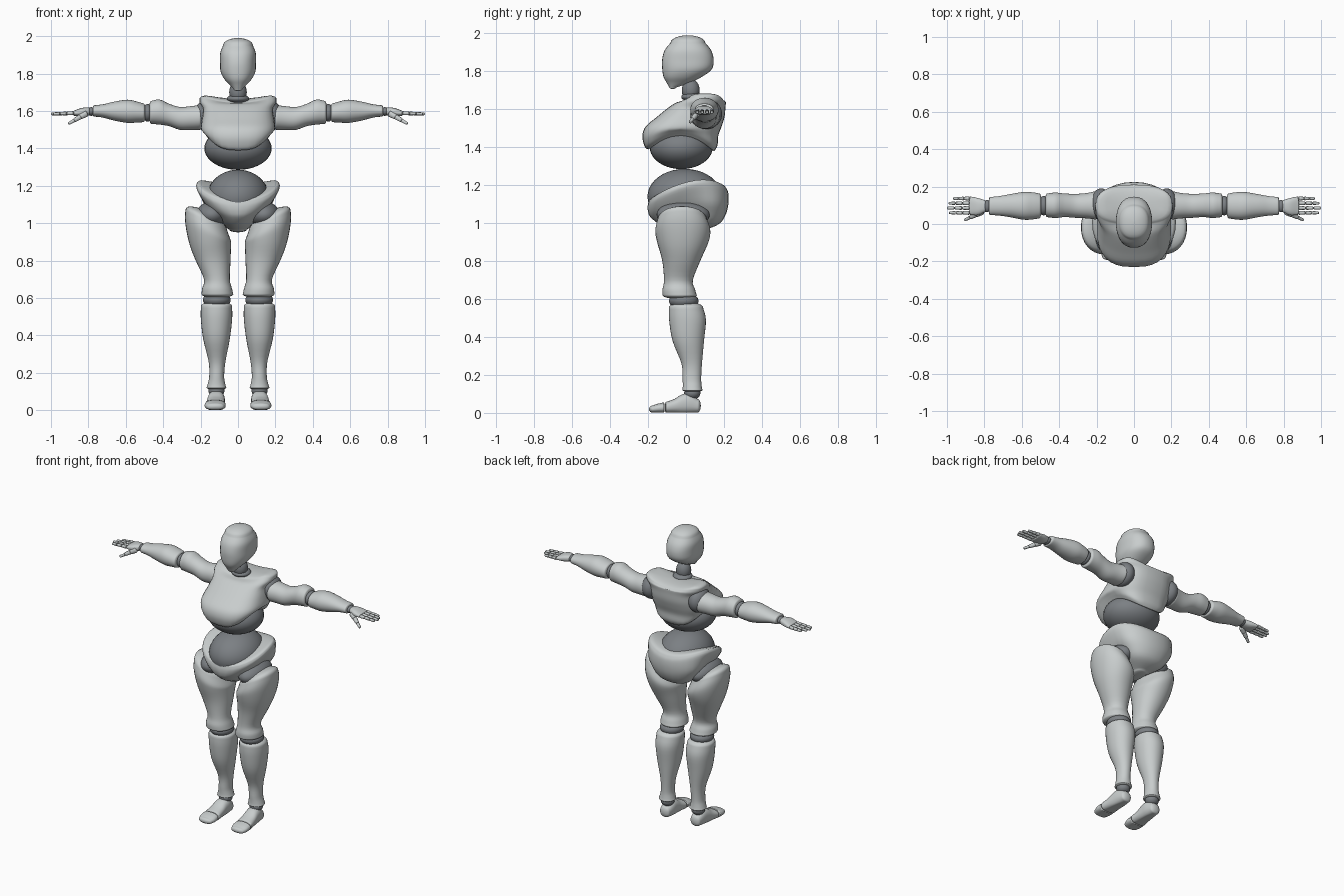
import bpy, bmesh, math
from mathutils import Vector

cube = bpy.data.objects.get("Cube")
if cube:
    bpy.data.objects.remove(cube)


def material(name, color):
    mat = bpy.data.materials.new(name)
    mat.use_nodes = True
    mat.diffuse_color = color
    mat.node_tree.nodes["Principled BSDF"].inputs["Base Color"].default_value = color
    return mat


SHELL = material("light grey shell", (.58, .61, .61, 1))
JOINT = material("dark grey joint", (.2, .215, .23, 1))


def ramp(value, start, end):
    t = min(1, max(0, (value - start) / (end - start)))
    return t * t * (3 - 2 * t)


def spline(rings, steps=4):
    """Smoothly interpolate between neighbouring rings."""
    pts = [Vector(r) for r in rings]
    result = []
    for i in range(len(pts) - 1):
        b, c = pts[i], pts[i + 1]
        a = pts[i - 1] if i else b
        d = pts[i + 2] if i + 2 < len(pts) else c
        for k in range(steps):
            t = k / steps
            result.append(b + (c - a) * t / 2 + (a * 2 - b * 5 + c * 4 - d) * t * t / 2
                          + (b * 3 - a - c * 3 + d) * t ** 3 / 2)
    return result + [pts[-1]]


def loft(name, mat, axis, rings, domes, warp=None, power=2, side=1, segments=32):
    """Skin rings (position, centre a, centre b, radius a, radius b) with domed ends."""
    path = spline(rings)
    direction = math.copysign(1, path[-1][0] - path[0][0])
    start, end = [], []
    for k in range(1, 7):
        angle = k * math.pi / 2 / 6.2
        for caps, ring, height in ((start, path[0], -domes[0]), (end, path[-1], domes[1])):
            t, a, b, ra, rb = ring
            shrink = math.cos(angle)
            caps.append((t + direction * height * math.sin(angle), a, b, ra * shrink, rb * shrink))
    bm = bmesh.new()
    loops = []
    for t, a, b, ra, rb in start[::-1] + path + end:
        loop = []
        for i in range(segments):
            u = math.tau * i / segments
            c, s = math.cos(u), math.sin(u)
            p = a + ra * math.copysign(abs(c) ** (2 / power), c)
            q = b + rb * math.copysign(abs(s) ** (2 / power), s)
            co = Vector({"x": (t, p, q), "y": (p, t, q), "z": (p, q, t)}[axis])
            if warp:
                co = Vector(warp(*co))
            co.x *= side
            loop.append(bm.verts.new(co))
        loops.append(loop)
    for low, high in zip(loops, loops[1:]):
        for i in range(segments):
            j = (i + 1) % segments
            bm.faces.new((low[i], low[j], high[j], high[i]))
    bm.faces.new(loops[0])
    bm.faces.new(loops[-1])
    bmesh.ops.recalc_face_normals(bm, faces=bm.faces)
    mesh = bpy.data.meshes.new(name)
    bm.to_mesh(mesh)
    bm.free()
    mesh.materials.append(mat)
    mesh.shade_smooth()
    obj = bpy.data.objects.new(name, mesh)
    bpy.context.collection.objects.link(obj)
    return obj


def ball(name, center, radii, mat=JOINT):
    bpy.ops.mesh.primitive_uv_sphere_add(segments=32, ring_count=20, location=center)
    obj = bpy.context.object
    obj.name = name
    obj.scale = radii
    obj.data.materials.append(mat)
    obj.data.shade_smooth()


def bone(name, a, b, radius):
    """Rounded finger segment from a to b."""
    a, b = Vector(a), Vector(b)
    length = (b - a).length
    obj = loft(name, SHELL, "z", [(0, 0, 0, radius, radius), (length, 0, 0, radius * .85, radius * .85)],
               (radius * .4, radius * .5), power=2.4, segments=12)
    obj.location = a
    obj.rotation_euler = (b - a).to_track_quat("Z", "Y").to_euler()


# Head and neck
loft("head", SHELL, "z", [
    (1.715, 0, -.07, .022, .018), (1.74, 0, -.04, .045, .062), (1.77, 0, -.018, .073, .1),
    (1.81, 0, .005, .093, .13), (1.86, 0, .01, .096, .136), (1.91, 0, .01, .095, .123),
    (1.95, 0, .01, .08, .092)], (.008, .04), power=2.3)
ball("neck", (0, .025, 1.7), (.047, .047, .06))
ball("neck_base", (0, .035, 1.665), (.06, .06, .025))


# Chest: lower rim arches over the sides, top dips at the neck
def chest_shape(x, y, z):
    arch = max(0, 1 - ((y + .03) / .18) ** 2)
    dip = max(0, 1 - (x / .17) ** 2)
    lift = .085 * arch * (1 - ramp(z, 1.37, 1.53))
    return x, y, z + lift - .03 * dip * ramp(z, 1.63, 1.68)


loft("chest", SHELL, "z", [
    (1.38, 0, -.025, .155, .175), (1.41, 0, -.027, .175, .193), (1.46, 0, -.03, .193, .2),
    (1.51, 0, -.012, .199, .2), (1.56, 0, .025, .192, .178), (1.61, 0, .058, .187, .15),
    (1.645, 0, .085, .205, .125), (1.67, 0, .1, .205, .1)], (.015, .025), chest_shape, 2.7)
ball("upper_abdomen", (0, -.025, 1.4), (.18, .166, .115))


# Pelvis: rim rises towards the hips and the back
def pelvis_shape(x, y, z):
    rise = .05 * (x / .2) ** 2 + .075 * ramp(y, -.22, .22)
    wide = 1 + .8 * ramp(y, 0, .2) * (1 - ramp(z, 1.0, 1.1))
    return x * wide, y, z + rise * ramp(z, 1.0, 1.1)


ball("lower_abdomen", (0, -.007, 1.14), (.165, .196, .146))
loft("pelvis", SHELL, "z", [
    (.965, 0, .01, .045, .09), (.99, 0, .015, .075, .15), (1.03, 0, .012, .12, .198),
    (1.06, 0, .012, .18, .212), (1.09, 0, .01, .222, .212), (1.115, 0, .006, .218, .203)],
    (.014, .03), pelvis_shape, 2.2)


# Slanted thigh top, higher on the outside
def thigh_shape(x, y, z):
    return x, y, z + (x - .16) * .5 * ramp(z, .84, 1.0)


def flat_sole(x, y, z):
    return x, y, max(z, .002)


for side, prefix in ((1, "left_"), (-1, "right_")):
    # Leg
    ball(prefix + "hip", (side * .14, -.015, 1.045), (.085, .14, .07))
    loft(prefix + "thigh", SHELL, "z", [
        (.62, .11, -.033, .085, .09), (.65, .112, -.038, .08, .086), (.7, .113, -.04, .069, .076),
        (.8, .133, -.025, .093, .1), (.9, .152, -.017, .115, .135), (.96, .161, -.017, .122, .145),
        (1.01, .169, -.02, .112, .13)], (.02, .05), thigh_shape, 2.1, side)
    ball(prefix + "knee", (side * .113, -.012, .59), (.074, .078, .045))
    loft(prefix + "shin", SHELL, "z", [
        (.12, .115, .034, .053, .053), (.14, .115, .033, .047, .05), (.18, .114, .031, .04, .049),
        (.26, .112, .03, .045, .054), (.38, .115, .012, .071, .083), (.49, .115, .008, .084, .097),
        (.555, .115, 0, .083, .09)], (.01, .03), None, 2.1, side)
    ball(prefix + "ankle", (side * .115, .033, .105), (.043, .043, .035))
    loft(prefix + "foot", SHELL, "y", [
        (.06, .115, .038, .036, .036), (.02, .115, .05, .044, .052), (-.02, .117, .047, .047, .051),
        (-.06, .119, .036, .05, .038), (-.105, .121, .028, .055, .03)], (.018, .006),
        flat_sole, 2.4, side)
    loft(prefix + "toes", SHELL, "y", [
        (-.118, .122, .027, .056, .028), (-.15, .122, .024, .056, .024),
        (-.175, .122, .02, .048, .019)], (.006, .02), flat_sole, 2.4, side)

    # Arm
    ball(prefix + "shoulder", (side * .175, .105, 1.575), (.06, .085, .08))
    loft(prefix + "upper_arm", SHELL, "x", [
        (.205, .1, 1.565, .076, .066), (.25, .098, 1.562, .068, .064), (.31, .097, 1.56, .064, .061),
        (.37, .1, 1.579, .063, .06), (.42, .1, 1.594, .068, .067), (.465, .1, 1.592, .063, .061)],
        (.02, .012), None, 2.1, side)
    ball(prefix + "elbow", (side * .483, .098, 1.59), (.03, .052, .047))
    loft(prefix + "forearm", SHELL, "x", [
        (.505, .097, 1.59, .066, .05), (.54, .097, 1.594, .072, .056), (.59, .097, 1.598, .074, .062),
        (.66, .098, 1.599, .062, .051), (.72, .097, 1.6, .052, .036), (.77, .096, 1.6, .048, .03)],
        (.012, .008), None, 2.1, side)
    ball(prefix + "wrist", (side * .785, .096, 1.597), (.022, .033, .023))

    # Hand
    loft(prefix + "palm", SHELL, "x", [
        (.8, .095, 1.597, .033, .021), (.835, .093, 1.593, .046, .023),
        (.875, .098, 1.588, .049, .014)], (.012, .007), None, 2.5, side)
    for i, (finger, length) in enumerate((("index", .108), ("middle", .118), ("ring", .11), ("little", .085))):
        y = .06 + .0255 * i
        for k, part in enumerate(("base", "middle", "tip")):
            ends = [(side * (.881 + length * f), y, 1.588 - .004 * f)
                    for f in (k * .34 + .02, k * .34 + .28)]
            bone(prefix + finger + "_finger_" + part, *ends, .0108 - .001 * k)
    root, tip = Vector((.815, .065, 1.585)), Vector((.903, .022, 1.533))
    for k, part in enumerate(("base", "middle", "tip")):
        ends = [root.lerp(tip, f) for f in (k * .36, k * .36 + .28)]
        bone(prefix + "thumb_" + part, *[(side * p.x, p.y, p.z) for p in ends], .018 - .0045 * k)
